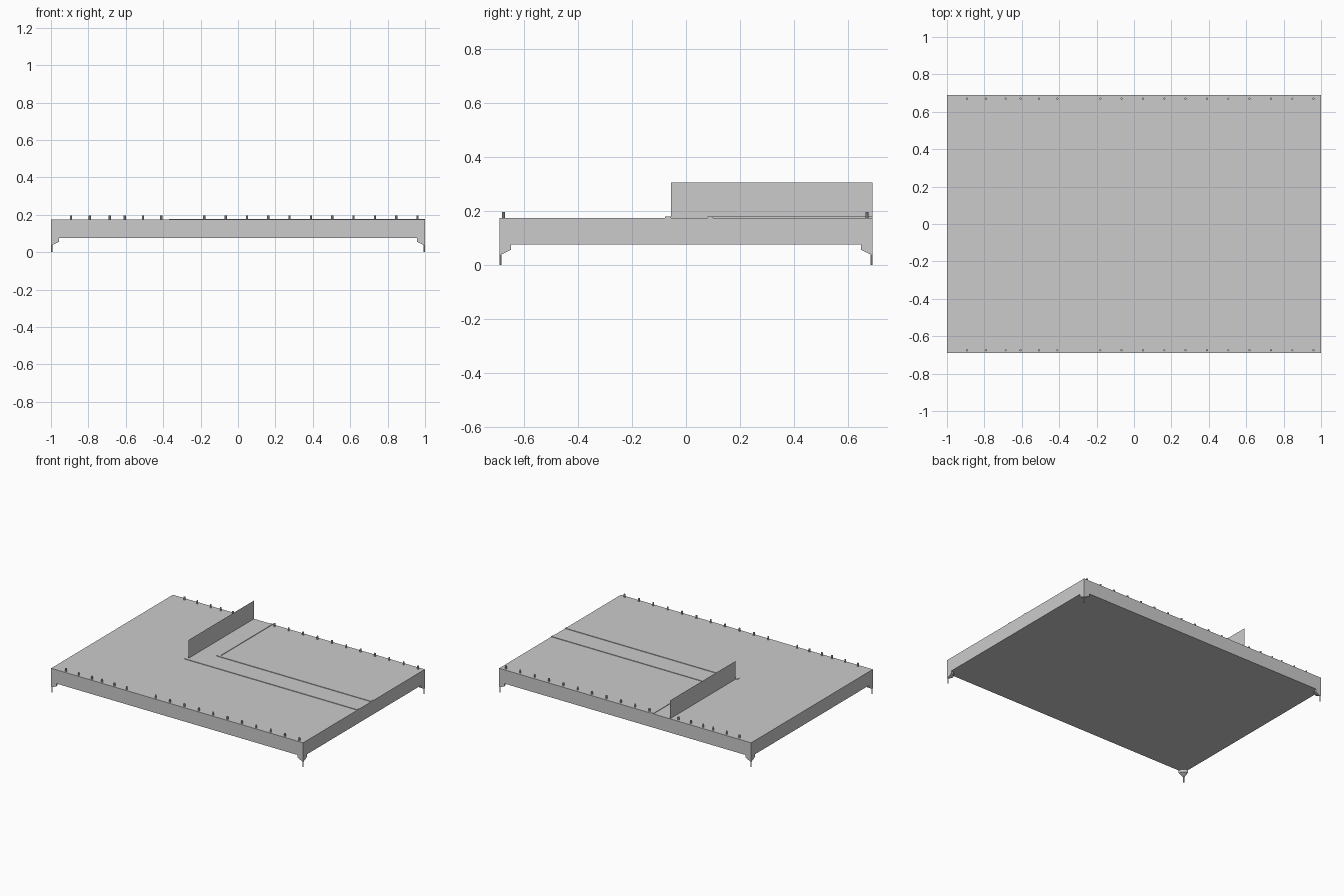
import bpy, bmesh, math

if "Cube" in bpy.data.objects:
    bpy.data.objects.remove(bpy.data.objects["Cube"])

HX, HY = 1.0, 0.69          # half size of the slab
Z0, Z1 = 0.075, 0.174       # slab bottom and top


def mesh_object(name, bm):
    bmesh.ops.recalc_face_normals(bm, faces=bm.faces)
    me = bpy.data.meshes.new(name)
    bm.to_mesh(me)
    bm.free()
    ob = bpy.data.objects.new(name, me)
    bpy.context.collection.objects.link(ob)
    return ob


def box(name, x0, x1, y0, y1, z0, z1):
    bm = bmesh.new()
    bmesh.ops.create_cube(bm, size=1)
    for v in bm.verts:
        v.co.x = x0 + (v.co.x + 0.5) * (x1 - x0)
        v.co.y = y0 + (v.co.y + 0.5) * (y1 - y0)
        v.co.z = z0 + (v.co.z + 0.5) * (z1 - z0)
    return mesh_object(name, bm)


def cylinder(name, x, y, z0, z1, r, sides=8):
    bm = bmesh.new()
    bmesh.ops.create_cone(bm, cap_ends=True, segments=sides,
                          radius1=r, radius2=r, depth=z1 - z0)
    bmesh.ops.translate(bm, verts=bm.verts, vec=(x, y, (z0 + z1) / 2))
    return mesh_object(name, bm)


def corner_bracket(name, sx, sy):
    # quarter-round block tapering down to the foot pin
    bm = bmesh.new()
    rings = []
    for r, z in ((0.043, Z0), (0.043, 0.056), (0.006, 0.038)):
        pts = [(0, 0)] + [(r * math.cos(a), r * math.sin(a))
                          for a in (math.pi / 2 * i / 4 for i in range(5))]
        rings.append([bm.verts.new((sx * (HX - px), sy * (HY - py), z)) for px, py in pts])
    n = len(rings[0])
    for a, b in zip(rings, rings[1:]):
        for i in range(n):
            j = (i + 1) % n
            bm.faces.new((a[i], a[j], b[j], b[i]))
    bm.faces.new(rings[0])
    bm.faces.new(rings[-1])
    return mesh_object(name, bm)


# Main slab
box("platform", -HX, HX, -HY, HY, Z0, Z1)

# Feet at the four corners
for sx, side in ((-1, "left"), (1, "right")):
    for sy, end in ((-1, "front"), (1, "back")):
        corner_bracket(f"foot_bracket_{end}_{side}", sx, sy)
        cylinder(f"foot_pin_{end}_{side}", sx * (HX - 0.004), sy * (HY - 0.004),
                 0, 0.045, 0.004)

# Pegs along the front and back edges
peg_x = [-0.893, -0.792, -0.686, -0.606, -0.508, -0.41] + [-0.18 + 0.114 * i for i in range(11)]
for i, x in enumerate(peg_x):
    cylinder(f"front_peg_{i}", x, -0.675, Z1, 0.196, 0.006)
    cylinder(f"back_peg_{i}", x, 0.670, Z1, 0.196, 0.006)

# Raised strips on the top
box("strip_long_front", -0.37, HX, -0.077, -0.056, Z1, 0.178)
box("strip_long_back", -0.225, HX, 0.08, 0.10, Z1, 0.178)
box("strip_cross", -0.225, -0.205, 0.10, HY, Z1, 0.178)

# Upright divider, a single thin sheet
bm = bmesh.new()
bm.faces.new([bm.verts.new((-0.356, y, z)) for y, z in
              ((-0.055, Z1), (HY, Z1), (HY, 0.305), (-0.055, 0.305))])
mesh_object("divider_panel", bm)
